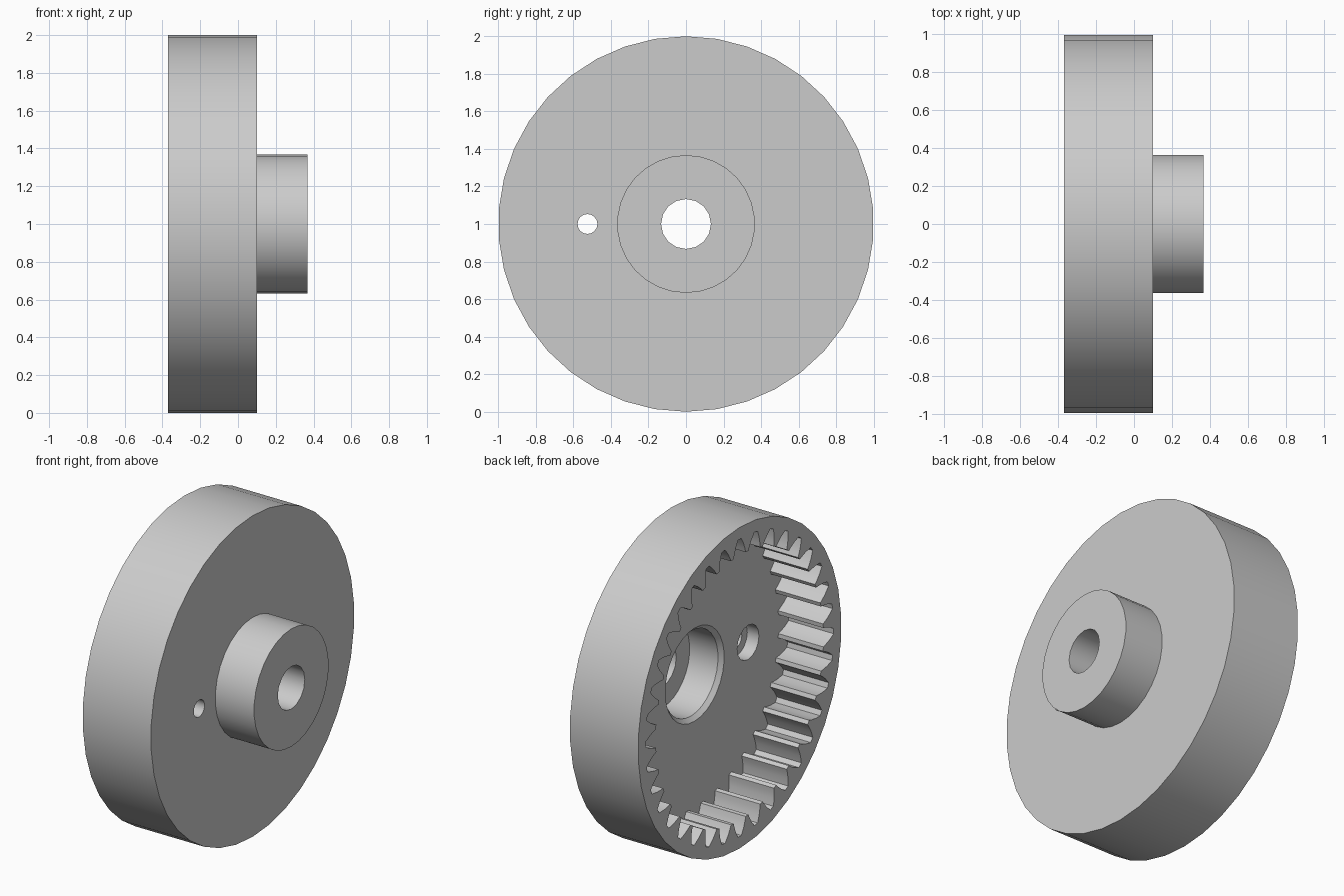
import bpy
import bmesh
from math import sin, cos, pi, radians

if "Cube" in bpy.data.objects:
    bpy.data.objects.remove(bpy.data.objects["Cube"], do_unlink=True)

grey = bpy.data.materials.new("plain grey")
grey.use_nodes = True
colour = (0.6, 0.6, 0.6, 1)
grey.diffuse_color = colour
grey.node_tree.nodes["Principled BSDF"].inputs["Base Color"].default_value = colour

AXIS_Z = 1.0
TEETH = 36


def circle(radius, sides, y=0.0):
    """Closed outline in the y-z plane with a corner at the top."""
    return [(y + radius * sin(2 * pi * i / sides),
             AXIS_Z + radius * cos(2 * pi * i / sides)) for i in range(sides)]


def loft(name, sections):
    """Solid along x from (x, outline) sections of equal point count."""
    bm = bmesh.new()
    rings = [[bm.verts.new((x, y, z)) for y, z in outline] for x, outline in sections]
    n = len(rings[0])
    for a, b in zip(rings, rings[1:]):
        for i in range(n):
            j = (i + 1) % n
            bm.faces.new((a[i], a[j], b[j], b[i]))
    bm.faces.new(rings[0])
    bm.faces.new(rings[-1])
    bmesh.ops.recalc_face_normals(bm, faces=bm.faces[:])
    mesh = bpy.data.meshes.new(name)
    bm.to_mesh(mesh)
    bm.free()
    mesh.materials.append(grey)
    obj = bpy.data.objects.new(name, mesh)
    bpy.context.collection.objects.link(obj)
    return obj


def combine(target, tool, operation):
    mod = target.modifiers.new(tool.name, 'BOOLEAN')
    mod.operation = operation
    mod.solver = 'EXACT'
    mod.object = tool
    bpy.context.view_layer.objects.active = target
    bpy.ops.object.modifier_apply(modifier=mod.name)
    bpy.data.objects.remove(tool, do_unlink=True)


def gear_outline():
    """Ring gear opening: each gap narrows towards its root."""
    flank = [(0.825, 0.41), (0.85, 0.35), (0.885, 0.25), (0.925, 0.10)]
    gap = [(r, -w) for r, w in flank] + [(r, w) for r, w in reversed(flank)]
    pitch = 2 * pi / TEETH
    return [(r * sin((i + w) * pitch), AXIS_Z + r * cos((i + w) * pitch))
            for i in range(TEETH) for r, w in gap]


# Outer drum and the hub on its right side
body = loft("ring_gear_body", [(-0.37, circle(1.0, 38)), (0.10, circle(1.0, 38))])
hub = loft("hub", [(0.0, circle(0.367, 30)), (0.367, circle(0.367, 30))])
combine(body, hub, 'UNION')

# Toothed cavity, open on the left side
FLOOR = -0.06
teeth = gear_outline()
combine(body, loft("tooth_cavity", [(-0.5, teeth), (FLOOR, teeth)]), 'DIFFERENCE')

# Bearing seat with a chamfered mouth, then the through bore
seat = [(FLOOR - 0.02, 0.31), (FLOOR + 0.025, 0.265), (FLOOR + 0.22, 0.265)]
combine(body, loft("bearing_seat", [(x, circle(r, 30)) for x, r in seat]), 'DIFFERENCE')
combine(body, loft("bore", [(x, circle(0.133, 16)) for x in (-0.1, 0.5)]), 'DIFFERENCE')

# Counterbored pin hole
for name, radius, end in (("pin_recess", 0.107, 0.02), ("pin_hole", 0.053, 0.3)):
    outline = circle(radius, 16, -0.525)
    combine(body, loft(name, [(-0.2, outline), (end, outline)]), 'DIFFERENCE')

# Smooth round walls, sharp edges
bpy.ops.object.select_all(action='DESELECT')
body.select_set(True)
bpy.context.view_layer.objects.active = body
bpy.ops.object.shade_smooth_by_angle(angle=radians(30))
